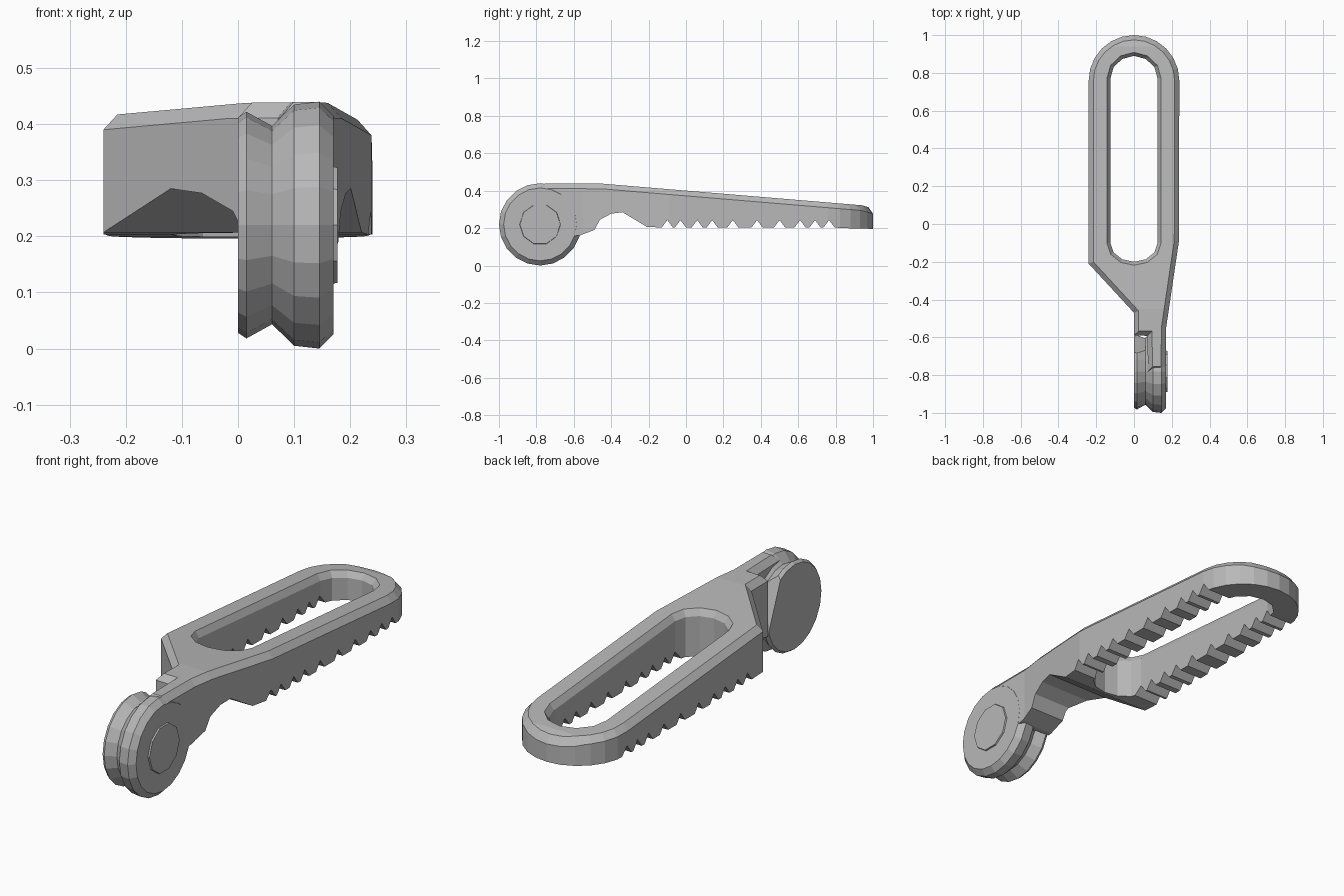
import bpy, bmesh
from math import cos, sin, pi, radians
from mathutils import Vector

cube = bpy.data.objects.get("Cube")
if cube:
    bpy.data.objects.remove(cube)

grey = bpy.data.materials.new("plain grey")
grey.use_nodes = True
colour = (0.48, 0.48, 0.48, 1)
grey.diffuse_color = colour
grey.node_tree.nodes["Principled BSDF"].inputs["Base Color"].default_value = colour


def finish(bm, name):
    bmesh.ops.recalc_face_normals(bm, faces=bm.faces[:])
    mesh = bpy.data.meshes.new(name)
    bm.to_mesh(mesh)
    bm.free()
    mesh.materials.append(grey)
    obj = bpy.data.objects.new(name, mesh)
    bpy.context.collection.objects.link(obj)
    return obj


def lookup(table, y):
    """Height at y along a piecewise straight profile."""
    if y <= table[0][0]:
        return table[0][1]
    for (y0, z0), (y1, z1) in zip(table, table[1:]):
        if y <= y1:
            return z0 + (z1 - z0) * (y - y0) / (y1 - y0)
    return table[-1][1]


def inset(points, width):
    """Offset a counter-clockwise outline inward with mitred corners."""
    result = []
    for i, p in enumerate(points):
        a = (p - points[i - 1]).normalized()
        b = (points[(i + 1) % len(points)] - p).normalized()
        na, nb = Vector((-a.y, a.x)), Vector((-b.y, b.x))
        result.append(p + (na + nb) * (width / (1 + na.dot(nb))))
    return result


def arc(cx, cy, rx, ry, start, end, steps):
    angles = [radians(start + (end - start) * i / steps) for i in range(steps + 1)]
    return [Vector((cx + rx * cos(a), cy + ry * sin(a))) for a in angles]


# Side profiles of the handle: top edge, then underside with tooth notches
top = [(-0.8, 0.44), (-0.45, 0.438), (0.94, 0.322), (1.0, 0.305)]
under = [(-0.8, 0.15), (-0.57, 0.16), (-0.49, 0.19), (-0.46, 0.245),
         (-0.4, 0.277), (-0.34, 0.285), (-0.21, 0.207)]
for y in (-0.10, -0.03, 0.06, 0.14, 0.25, 0.38, 0.50, 0.61, 0.69, 0.765):
    under += [(y - 0.03, 0.203), (y, 0.243), (y + 0.03, 0.203)]
under += [(0.84, 0.2), (1.0, 0.196)]

# Plan outlines: outer edge with neck, and the long slot
outer = arc(0, 0.76, 0.24, 0.24, 0, 180, 12)
outer += [Vector(p) for p in [
    (-0.24, -0.21), (0.0, -0.47), (0.0, -0.59), (0.07, -0.592), (0.075, -0.78),
    (0.168, -0.78), (0.17, -0.55), (0.238, -0.09)]]
slot = arc(0, 0.77, 0.125, 0.12, 0, 180, 6) + arc(0, -0.1, 0.125, 0.1, 180, 360, 6)

# Handle: walls and chamfers on levels 0, 1, 2, then bent to the profiles
bm = bmesh.new()
rims = {0: [], 2: []}
for outline, width in ((outer, 0.025), (slot, -0.018)):
    rings = []
    for level, loop in enumerate((outline, outline, inset(outline, width))):
        rings.append([bm.verts.new((p.x, p.y, level)) for p in loop])
    for low, high in zip(rings, rings[1:]):
        for i in range(len(low)):
            bm.faces.new((low[i - 1], low[i], high[i], high[i - 1]))
    for level in rims:
        ring = rings[level]
        rims[level] += [bm.edges.get((ring[i - 1], ring[i])) for i in range(len(ring))]
for edges in rims.values():
    bmesh.ops.triangle_fill(bm, edges=edges, use_beauty=True, use_dissolve=False)
for y in sorted({p[0] for p in top + under}):
    bmesh.ops.bisect_plane(bm, geom=bm.verts[:] + bm.edges[:] + bm.faces[:],
                           plane_co=(0, y, 0), plane_no=(0, 1, 0), dist=0.0005)
for v in bm.verts:
    high = lookup(top, v.co.y)
    heights = [(0, lookup(under, v.co.y)), (1, high - 0.028), (2, high)]
    v.co.z = lookup(heights, v.co.z)
finish(bm, "toothed_handle")


def lathe(name, profile, sides, cut=None):
    """Turn (x, radius) pairs about the hinge axis, with an optional flat."""
    bm = bmesh.new()
    rings = []
    for x, r in profile:
        rings.append([bm.verts.new((x, -0.78 + r * cos(2 * pi * i / sides),
                                    0.22 + r * sin(2 * pi * i / sides)))
                      for i in range(sides)])
    for a, b in zip(rings, rings[1:]):
        for i in range(sides):
            bm.faces.new((a[i - 1], a[i], b[i], b[i - 1]))
    bm.faces.new(rings[0])
    bm.faces.new(rings[-1])
    if cut:
        normal = Vector((0, cos(cut), sin(cut)))
        done = bmesh.ops.bisect_plane(
            bm, geom=bm.verts[:] + bm.edges[:] + bm.faces[:],
            plane_co=Vector((0, -0.78, 0.22)) + normal * 0.155,
            plane_no=normal, clear_outer=True)
        rim = [e for e in done["geom_cut"] if isinstance(e, bmesh.types.BMEdge)]
        bmesh.ops.holes_fill(bm, edges=rim)
    return finish(bm, name)


# Grooved round end: flat-sided lobe, full lobe and the raised pin cap
lathe("right_lobe", [(0, 0.192), (0.015, 0.202), (0.062, 0.176)], 20, radians(22))
lathe("left_lobe", [(0.06, 0.176), (0.1, 0.215), (0.145, 0.22), (0.17, 0.195)], 20)
lathe("pin_cap", [(0.168, 0.11), (0.177, 0.108)], 10)
